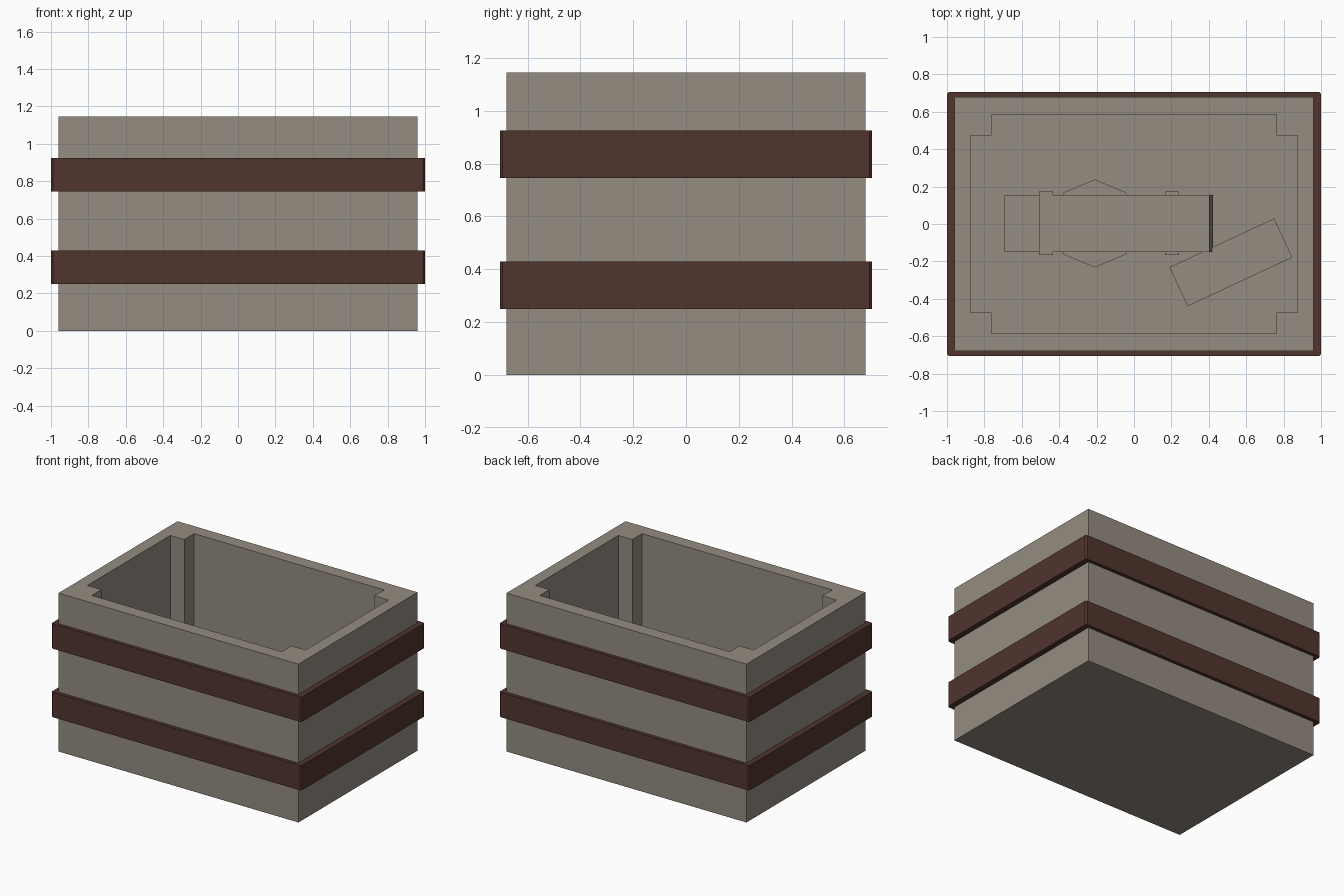
import bpy, bmesh, math
from mathutils import Matrix

if "Cube" in bpy.data.objects:
    bpy.data.objects.remove(bpy.data.objects["Cube"])


def material(name, rgb):
    m = bpy.data.materials.new(name)
    m.diffuse_color = (*rgb, 1)
    m.use_nodes = True
    m.node_tree.nodes["Principled BSDF"].inputs["Base Color"].default_value = m.diffuse_color
    return m


GREY = material("weathered grey", (0.296, 0.262, 0.220))
BROWN = material("dark brown", (0.082, 0.035, 0.027))


def finish(name, bm, mat):
    bmesh.ops.recalc_face_normals(bm, faces=bm.faces)
    me = bpy.data.meshes.new(name)
    bm.to_mesh(me)
    bm.free()
    me.materials.append(mat)
    ob = bpy.data.objects.new(name, me)
    bpy.context.collection.objects.link(ob)
    return ob


def box(name, centre, size, mat, rot_y=0, rot_z=0):
    bm = bmesh.new()
    bmesh.ops.create_cube(bm, size=1)
    bm.transform(Matrix.Translation(centre)
                 @ Matrix.Rotation(math.radians(rot_z), 4, 'Z')
                 @ Matrix.Rotation(math.radians(rot_y), 4, 'Y')
                 @ Matrix.Diagonal((*size, 1)))
    return finish(name, bm, mat)


def shell(name, outer, inner, z_out, z_in, top, mat, closed=True):
    """Hollow prism: outer and inner outlines joined by a flat rim."""
    bm = bmesh.new()

    def ring(pts, z):
        return [bm.verts.new((x, y, z)) for x, y in pts]

    def walls(a, b):
        for i in range(len(a)):
            j = (i + 1) % len(a)
            bm.faces.new((a[i], a[j], b[j], b[i]))

    def rim(a, b):
        edges = []
        for r in (a, b):
            for i in range(len(r)):
                j = (i + 1) % len(r)
                edges.append(bm.edges.get((r[i], r[j])))
        bmesh.ops.triangle_fill(bm, use_beauty=True, edges=edges)

    o0, o1 = ring(outer, z_out), ring(outer, top)
    i0, i1 = ring(inner, z_in), ring(inner, top)
    walls(o0, o1)
    walls(i0, i1)
    rim(o1, i1)
    if closed:
        bm.faces.new(o0)
        bm.faces.new(i0)
    else:
        rim(o0, i0)
    return finish(name, bm, mat)


def rect(x, y):
    return [(x, y), (-x, y), (-x, -y), (x, -y)]


def cut_rect(x, y, c):
    return [(x, y - c), (x - c, y), (c - x, y), (-x, y - c),
            (-x, c - y), (c - x, -y), (x - c, -y), (x, c - y)]


# Crate body, with square posts in the inner corners
X, Y, P = 0.873, 0.585, 0.112
inside = []
for sx, sy in ((1, 1), (-1, 1), (-1, -1), (1, -1)):
    corner = [(X, Y - P), (X - P, Y - P), (X - P, Y)]
    if sx * sy < 0:
        corner.reverse()
    inside += [(sx * x, sy * y) for x, y in corner]
FLOOR = 0.24
shell("crate_body", rect(0.96, 0.68), inside, 0, FLOOR, 1.145, GREY)

# Two straps around the outside
for name, z in (("lower_strap", 0.25), ("upper_strap", 0.745)):
    shell(name, cut_rect(1.0, 0.705, 0.01), rect(0.955, 0.675),
          z, z, z + 0.18, BROWN, closed=False)

# Contents: long case tilted up at its right end, with two bands
box("long_case", (-0.135, 0.003, 0.43), (1.10, 0.306, 0.25), GREY, rot_y=-4.5)
for name, x in (("left_band", -0.47), ("right_band", 0.203)):
    box(name, (x, 0.003, 0.41), (0.076, 0.34, 0.26), GREY)

# Eight-sided drum under the case
bm = bmesh.new()
bmesh.ops.create_cone(bm, cap_ends=True, segments=8, radius1=0.235,
                      radius2=0.235, depth=0.14,
                      matrix=Matrix.Translation((-0.21, 0.003, FLOOR + 0.07)))
finish("drum", bm, GREY)

# Small case lying askew
box("small_case", (0.518, -0.205, FLOOR + 0.1), (0.618, 0.23, 0.2), GREY, rot_z=25)
